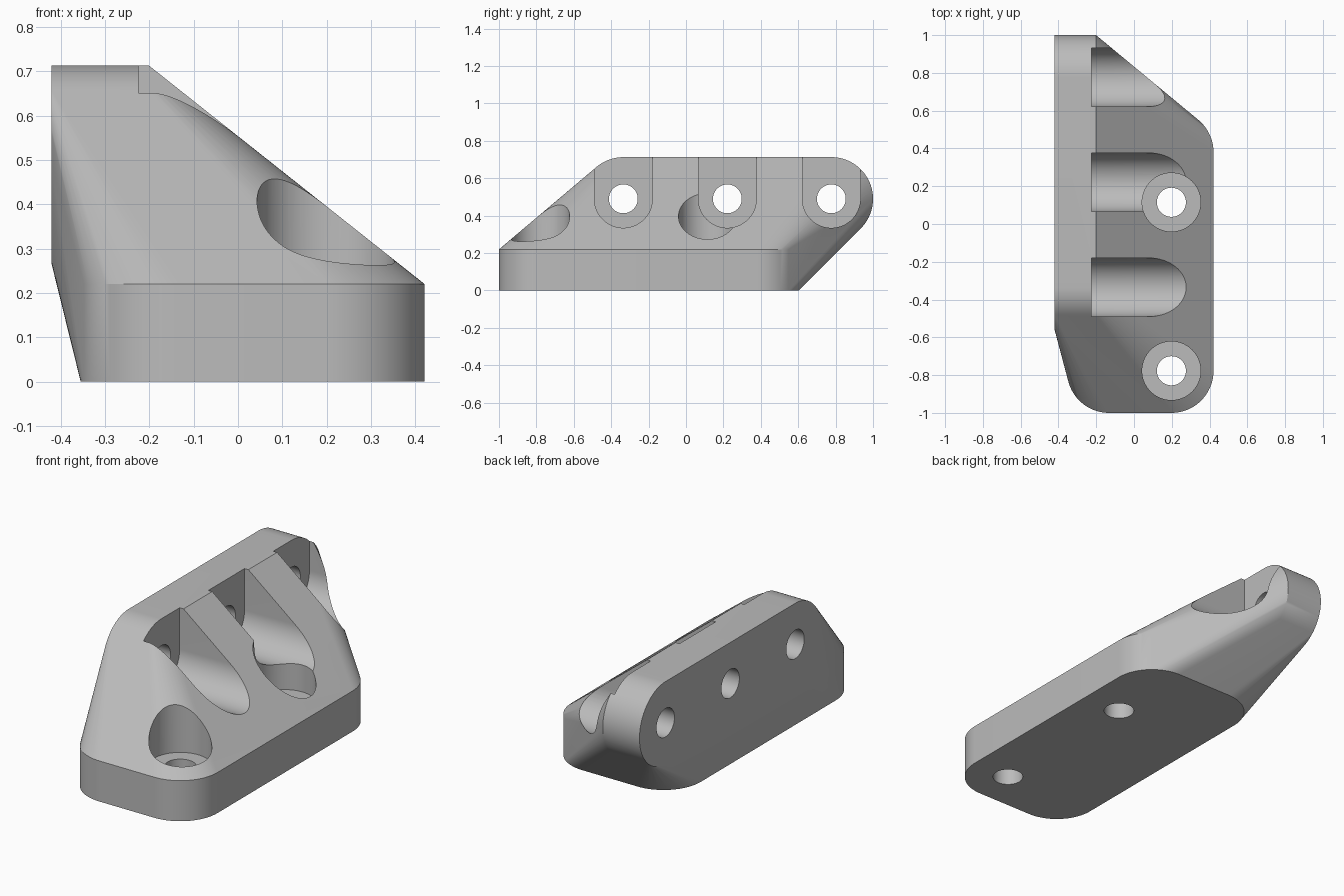
import bpy, bmesh, math
from mathutils import Matrix, Vector

if "Cube" in bpy.data.objects:
    bpy.data.objects.remove(bpy.data.objects["Cube"], do_unlink=True)

CORNER_R, HEAD_R, HOLE_R = 0.223, 0.155, 0.077
BACK_X, PLATE_T, SEAT_T = -0.421, 0.22, 0.197
WALL_Z, BASE_X = 0.49, 0.198
WALL_HOLES = (-0.335, 0.221, 0.777)
BASE_HOLES = (-0.777, 0.115)
SEGMENTS = 96

metal = bpy.data.materials.new("plain grey")
metal.use_nodes = True
grey = (0.5, 0.5, 0.5, 1)
metal.diffuse_color = grey
metal.node_tree.nodes["Principled BSDF"].inputs["Base Color"].default_value = grey


def make_object(name, bm):
    mesh = bpy.data.meshes.new(name)
    bmesh.ops.recalc_face_normals(bm, faces=bm.faces)
    bm.to_mesh(mesh)
    bm.free()
    mesh.materials.append(metal)
    obj = bpy.data.objects.new(name, mesh)
    bpy.context.collection.objects.link(obj)
    return obj


def cylinder(bm, start, axis, length, radius):
    """Cylinder from a start point along the x or z axis."""
    direction = Vector((1, 0, 0)) if axis == "x" else Vector((0, 0, 1))
    turn = Matrix.Rotation(math.pi / 2, 4, "Y") if axis == "x" else Matrix()
    place = Matrix.Translation(Vector(start) + direction * length / 2) @ turn
    bmesh.ops.create_cone(bm, cap_ends=True, segments=SEGMENTS, radius1=radius,
                          radius2=radius, depth=length, matrix=place)


def hull(bm):
    out = bmesh.ops.convex_hull(bm, input=bm.verts[:], use_existing_faces=False)
    junk = {g for g in out["geom_interior"] + out["geom_unused"]
            if isinstance(g, bmesh.types.BMVert) and g.is_valid}
    bmesh.ops.delete(bm, geom=list(junk), context="VERTS")


def clean_hull(bm):
    """Hull of the vertices alone, with flat areas merged."""
    bmesh.ops.delete(bm, geom=bm.edges[:], context="EDGES_FACES")
    hull(bm)
    bmesh.ops.dissolve_limit(bm, angle_limit=0.002, verts=bm.verts[:], edges=bm.edges[:])


# Body: hull around the rounded wall plate and the rounded base plate
bm = bmesh.new()
discs = [((BACK_X, y, WALL_Z), "x") for y in (WALL_HOLES[0], WALL_HOLES[2])]
discs += [((x, y, 0), "z") for x in (-0.132, BASE_X) for y in (-0.777, 0.38)]
points = bmesh.new()
for start, axis in discs:
    cylinder(points, start, axis, PLATE_T, CORNER_R)
for v in points.verts:
    bm.verts.new(v.co)
points.free()
clean_hull(bm)
body = make_object("bracket_body", bm)


def cut(name, bm):
    cutter = make_object(name, bm)
    cutter.hide_render = True
    mod = body.modifiers.new(name, "BOOLEAN")
    mod.operation, mod.solver, mod.object = "DIFFERENCE", "EXACT", cutter
    bpy.context.view_layer.objects.active = body
    bpy.ops.object.modifier_apply(modifier=name)
    bpy.data.objects.remove(cutter, do_unlink=True)


# Wall screws: U-shaped pocket open at the top, plus a through hole
for y in WALL_HOLES:
    bm = bmesh.new()
    for z in (WALL_Z, WALL_Z + 1):
        shape = bmesh.new()
        cylinder(shape, (BACK_X + SEAT_T, y, z), "x", 1.2, HEAD_R)
        for v in shape.verts:
            bm.verts.new(v.co)
        shape.free()
    clean_hull(bm)
    cut("wall_pocket", bm)
    bm = bmesh.new()
    cylinder(bm, (BACK_X - 0.2, y, WALL_Z), "x", 0.6, HOLE_R)
    cut("wall_hole", bm)

# Base screws: round pocket from above, plus a through hole
for y in BASE_HOLES:
    for name, z, length, radius in (("base_pocket", SEAT_T, 1, HEAD_R),
                                    ("base_hole", -0.2, 0.6, HOLE_R)):
        bm = bmesh.new()
        cylinder(bm, (BASE_X, y, z), "z", length, radius)
        cut(name, bm)

# Smooth curved sides, crisp edges
bpy.ops.object.select_all(action="DESELECT")
body.select_set(True)
bpy.context.view_layer.objects.active = body
bpy.ops.object.shade_smooth_by_angle(angle=math.radians(25))
